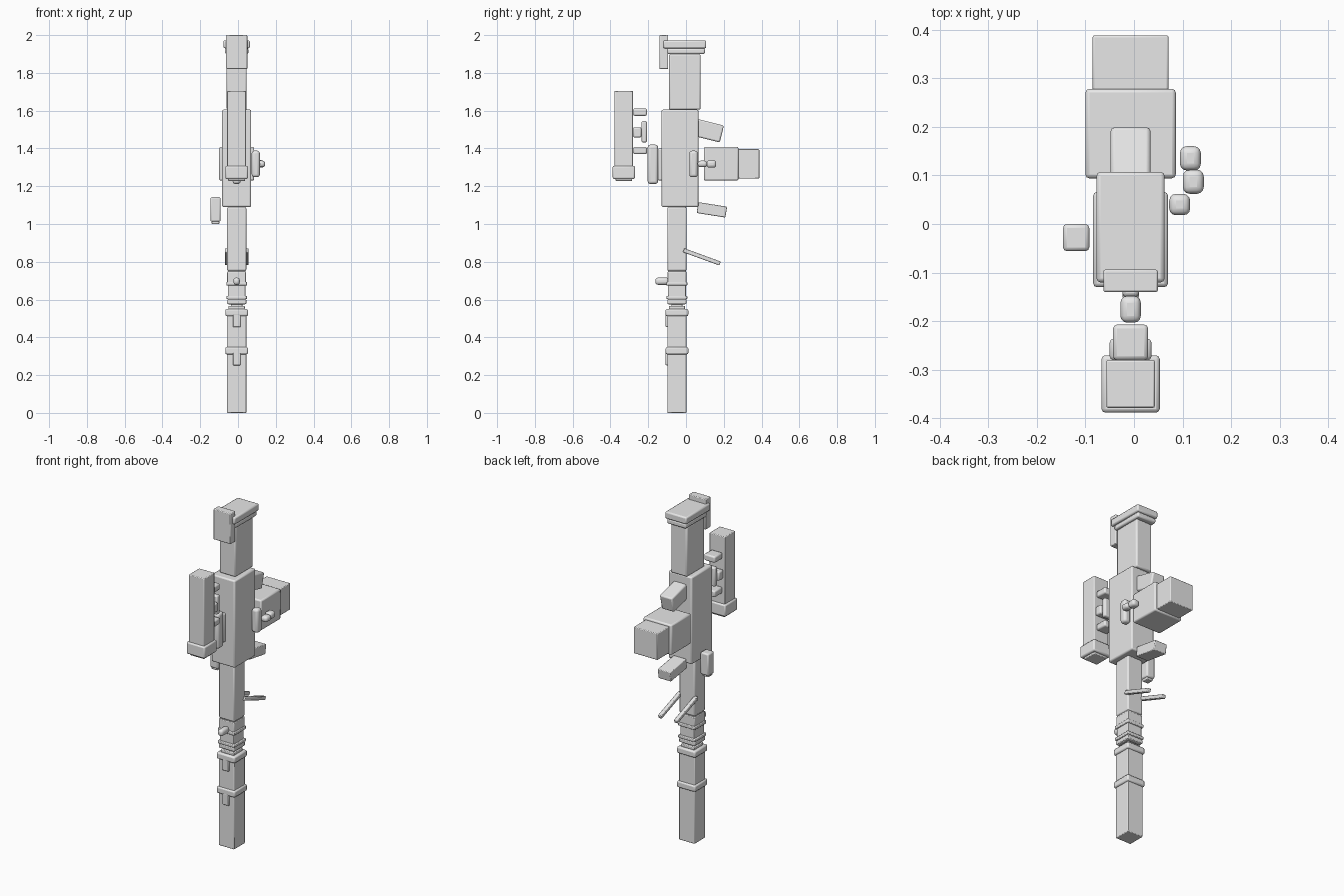
import bpy
from math import radians
from mathutils import Vector

cube = bpy.data.objects.get("Cube")
if cube:
    bpy.data.objects.remove(cube)

grey = bpy.data.materials.new("light_grey")
grey.use_nodes = True
grey.diffuse_color = (0.8, 0.8, 0.8, 1)
grey.node_tree.nodes["Principled BSDF"].inputs["Base Color"].default_value = grey.diffuse_color

MIDDLE = -0.007       # centre line of the whole body, along x
BARREL_AXIS = -0.048  # centre line of the barrel, along y
CRISP, SOFT, ROUND = 0.004, 0.008, 0.014  # edge bevels


def block(name, width, front, back, bottom, top, middle=MIDDLE, edge=SOFT, tilt=0):
    """Bevelled box, its middle on x, tilted about x in degrees."""
    location = Vector((middle, (front + back) / 2, (bottom + top) / 2))
    bpy.ops.mesh.primitive_cube_add(size=1, location=location)
    part = bpy.context.object
    part.name = name
    part.scale = (width, back - front, top - bottom)
    bpy.ops.object.transform_apply(location=False, rotation=False, scale=True)
    part.rotation_euler.x = radians(tilt)
    part.data.materials.append(grey)
    bevel = part.modifiers.new("Bevel", 'BEVEL')
    bevel.width = edge
    bevel.segments = 3 if edge == ROUND else 2
    bpy.ops.object.shade_smooth_by_angle(angle=radians(30))


def sleeve(name, width, bottom, top, edge=CRISP):
    """Square length of barrel around the barrel axis."""
    half = width / 2
    block(name, width, BARREL_AXIS - half, BARREL_AXIS + half, bottom, top, edge=edge)


# Receiver and stock, ending in a butt plate with a hook
receiver_bottom, receiver_top, stock_top, plate_bottom = 1.09, 1.605, 1.9, 1.93
block("receiver", width=0.154, front=-0.13, back=0.066, bottom=receiver_bottom, top=receiver_top)
block("stock", width=0.106, front=-0.09, back=0.077, bottom=receiver_top, top=stock_top)
block("butt_step", width=0.124, front=-0.1, back=0.1, bottom=stock_top, top=plate_bottom)
block("butt_plate", width=0.14, front=-0.12, back=0.107, bottom=plate_bottom, top=1.972)
block("butt_hook", width=0.112, front=-0.14, back=-0.094, bottom=1.82, top=2, edge=CRISP)

# Scope with its mounts, dial and rail
tube_front, tube_back, mount_back = -0.378, -0.28, -0.207
block("scope_tube", width=0.1, front=tube_front, back=tube_back, bottom=1.3, top=1.705, edge=CRISP)
block("scope_bell", width=0.12, front=-0.388, back=-0.27, bottom=1.238, top=1.308)
block("scope_lens", width=0.09, front=-0.372, back=-0.285, bottom=1.227, top=1.245, edge=CRISP)
for place, height in (("lower", 1.37), ("upper", 1.573)):
    block("scope_mount_" + place, width=0.072, front=tube_back, back=mount_back,
          bottom=height, top=height + 0.038)
block("scope_dial", width=0.086, front=tube_back, back=-0.236, bottom=1.458, top=1.512)
block("scope_dial_cap", width=0.07, front=-0.236, back=mount_back, bottom=1.432, top=1.545)
block("scope_rail", width=0.042, front=-0.203, back=-0.148, bottom=1.212, top=1.42, edge=ROUND)
block("rail_foot", width=0.034, front=-0.15, back=-0.12, bottom=1.23, top=1.4)

# Magazine and grips
block("magazine", width=0.186, front=0.094, back=0.278, bottom=1.23, top=1.408)
block("magazine_end", width=0.156, front=0.27, back=0.388, bottom=1.24, top=1.396, edge=CRISP)
block("rear_grip", width=0.082, front=0.03, back=0.192, bottom=1.45, top=1.542, tilt=-14)
block("front_grip", width=0.082, front=0.06, back=0.214, bottom=1.046, top=1.104,
      edge=CRISP, tilt=-9)

# Rounded side handle
for name, middle, front, back, reach in (("handle_plate", 0.094, 0.018, 0.062, 0.07),
                                         ("handle_arm", 0.122, 0.062, 0.112, 0.017),
                                         ("handle_knob", 0.116, 0.11, 0.16, 0.02)):
    block(name, width=0.043, front=front, back=back, middle=middle, edge=ROUND,
          bottom=1.318 - reach, top=1.318 + reach)

# Small box on the other side
block("side_box", width=0.054, front=-0.056, back=0, bottom=1.012, top=1.142, middle=-0.119)
block("side_box_tip", width=0.04, front=-0.05, back=-0.01, bottom=1, top=1.015,
      middle=-0.119, edge=CRISP)

# Handguard, its rings, and the narrow neck below
sleeve("handguard", width=0.102, bottom=0.752, top=receiver_bottom, edge=SOFT)
sleeve("handguard_front", width=0.094, bottom=0.575, top=0.756)
sleeve("wide_ring", width=0.1, bottom=0.69, top=0.748)
sleeve("upper_ring", width=0.11, bottom=0.674, top=0.694)
sleeve("middle_ring", width=0.11, bottom=0.602, top=0.62)
sleeve("lower_ring", width=0.102, bottom=0.577, top=0.6)
sleeve("neck_ring", width=0.086, bottom=0.548, top=0.567)
sleeve("neck", width=0.06, bottom=0.54, top=0.59)
block("front_knob", width=0.034, front=-0.162, back=-0.09, bottom=0.678, top=0.716, edge=ROUND)

# Folded legs
for side, offset in (("right", -0.052), ("left", 0.052)):
    block("leg_" + side, width=0.022, front=-0.019, back=0.187, bottom=0.815, top=0.837,
          middle=MIDDLE + offset, edge=CRISP, tilt=-20)

# Barrel with collars and hanging tabs
sleeve("barrel", width=0.102, bottom=0, top=0.54)
for place, base in (("lower", 0.31), ("upper", 0.512)):
    sleeve("collar_" + place, width=0.12, bottom=base, top=base + 0.038, edge=SOFT)
    block("collar_tab_" + place, width=0.04, front=-0.108, back=-0.09,
          bottom=base - 0.058, top=base + 0.01, edge=CRISP)
